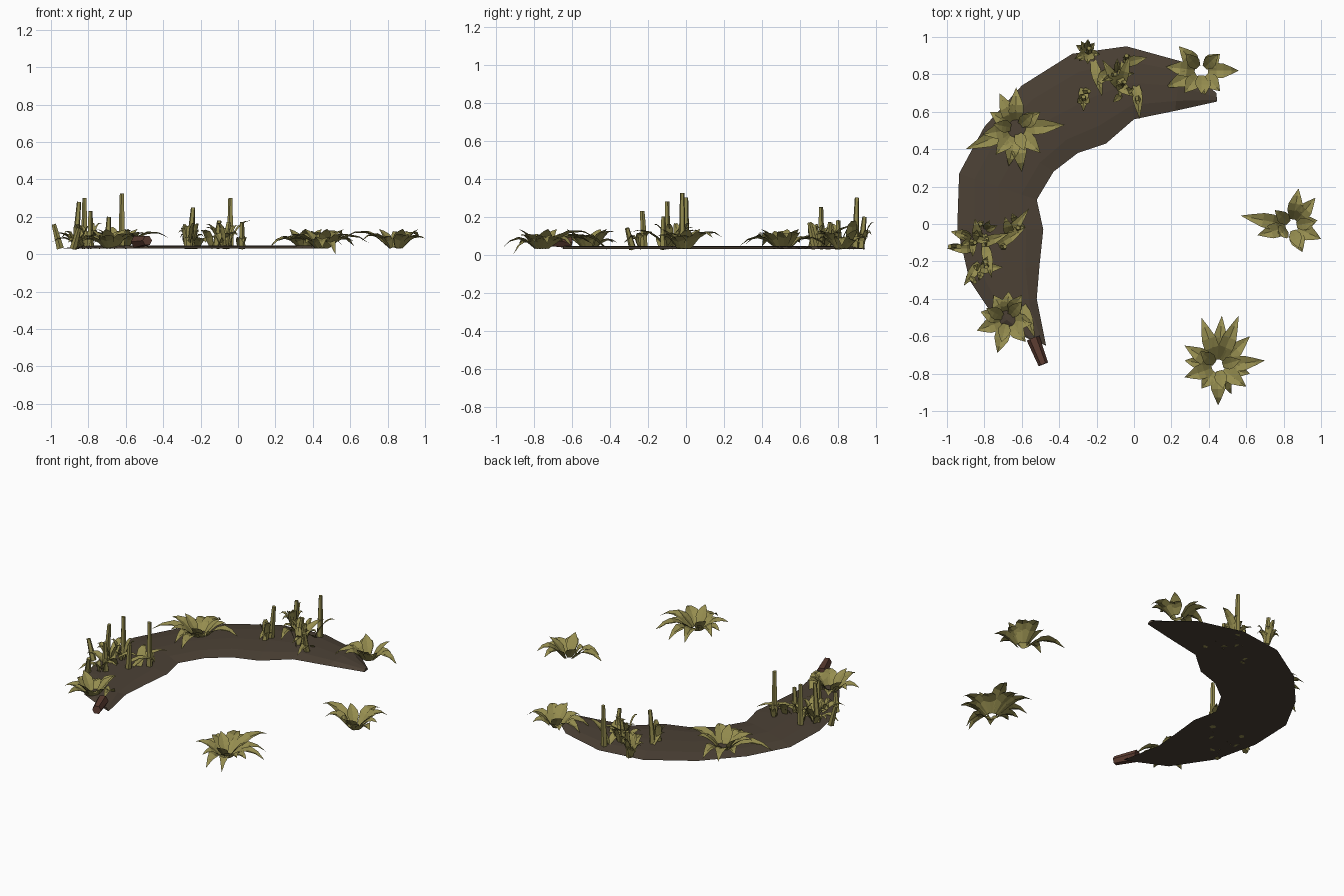
import bpy, bmesh, math, random
from mathutils import Vector

random.seed(4)

def material(name, col):
    m = bpy.data.materials.new(name)
    m.diffuse_color = (*col, 1)
    return m

SOIL = material("dark soil", (0.072, 0.053, 0.036))
LEAF = material("olive leaf", (0.30, 0.265, 0.078))
BARK = material("red brown bark", (0.11, 0.047, 0.032))

def finish(bm, name, mat):
    me = bpy.data.meshes.new(name)
    bm.to_mesh(me)
    bm.free()
    me.materials.append(mat)
    ob = bpy.data.objects.new(name, me)
    bpy.context.collection.objects.link(ob)
    return ob

def leaf(bm, base, tip, rise, width, fold=0.16):
    """Folded pointed leaf arching from base to tip."""
    base, tip = Vector(base), Vector(tip)
    d = tip - base
    side = Vector((-d.y, d.x, 0)).normalized()
    rows = []
    for t, w in ((0, 0.45), (0.28, 0.95), (0.5, 0.9), (0.76, 0.46)):
        p = base + d * t + Vector((0, 0, rise * 4 * t * (1 - t)))
        up = Vector((0, 0, width * w * fold))
        rows.append([bm.verts.new(q) for q in
                     (p - side * width * w / 2 + up, p, p + side * width * w / 2 + up)])
    end = bm.verts.new(tip)
    for a, b in zip(rows, rows[1:]):
        for i in (0, 1):
            bm.faces.new((a[i + 1], b[i + 1], b[i], a[i])[::-1])
    for i in (0, 1):
        bm.faces.new((rows[-1][i], end, rows[-1][i + 1]))
    bm.normal_update()

def tube(bm, a, b, r0, r1, sides):
    a, b = Vector(a), Vector(b)
    q = (b - a).to_track_quat('Z', 'Y')
    rings = [[bm.verts.new(p + q @ Vector((r * math.cos(k * math.tau / sides),
                                           r * math.sin(k * math.tau / sides), 0)))
              for k in range(sides)] for p, r in ((a, r0), (b, r1))]
    for k in range(sides):
        n = (k + 1) % sides
        bm.faces.new((rings[0][k], rings[0][n], rings[1][n], rings[1][k]))
    bm.faces.new(rings[0][::-1])
    bm.faces.new(rings[1])

# Crescent of ground: matching outer and inner edge points
outer = [(0.44, 0.70), (0.25, 0.87), (-0.04, 0.95), (-0.33, 0.91), (-0.60, 0.74),
         (-0.80, 0.52), (-0.935, 0.27), (-0.945, -0.02), (-0.88, -0.30), (-0.72, -0.54), (-0.55, -0.62)]
inner = [(0.445, 0.655), (0.22, 0.605), (0.0, 0.56), (-0.15, 0.43), (-0.30, 0.38),
         (-0.43, 0.28), (-0.52, 0.13), (-0.485, -0.03), (-0.505, -0.22), (-0.52, -0.40), (-0.47, -0.65)]
bm = bmesh.new()
strips = []
for o, i in zip(outer, inner):
    o, i = Vector((*o, 0)), Vector((*i, 0))
    strips.append([bm.verts.new(o.lerp(i, t) + Vector((0, 0, z))) for t, z in
                   ((0, 0.030), (0.2, 0.043), (0.5, 0.047), (0.8, 0.043), (1, 0.030))])
for a, b in zip(strips, strips[1:]):
    for k in range(4):
        bm.faces.new((a[k], b[k], b[k + 1], a[k + 1]))
    bm.faces.new((a[0], a[4], b[4], b[0]))
bm.faces.new(strips[0])
bm.faces.new(strips[-1][::-1])
bmesh.ops.recalc_face_normals(bm, faces=bm.faces)
finish(bm, "ground_crescent", SOIL)

# Log stump at the lower end of the crescent
bm = bmesh.new()
tube(bm, (-0.54, -0.61, 0.066), (-0.485, -0.75, 0.073), 0.036, 0.027, 6)
finish(bm, "log", BARK)

# Broad-leaved rosettes: centre, then leaf tips
rosettes = {
    "rosette_back": ((0.36, 0.82), [(0.56, 0.82), (0.46, 0.91), (0.24, 0.95), (0.17, 0.84),
                     (0.17, 0.73), (0.27, 0.70), (0.38, 0.69), (0.46, 0.71)]),
    "rosette_left": ((-0.63, 0.51), [(-0.63, 0.73), (-0.72, 0.70), (-0.77, 0.60), (-0.90, 0.40), (-0.81, 0.48),
                     (-0.37, 0.53), (-0.50, 0.60), (-0.50, 0.38), (-0.60, 0.28), (-0.67, 0.31), (-0.74, 0.37)]),
    "rosette_front_left": ((-0.68, -0.51), [(-0.67, -0.36), (-0.54, -0.53), (-0.58, -0.63), (-0.73, -0.69),
                     (-0.84, -0.57), (-0.82, -0.47), (-0.75, -0.38), (-0.60, -0.38)]),
    "rosette_right": ((0.845, -0.01), [(0.57, 0.045), (0.66, -0.06), (0.88, 0.19), (0.97, 0.14), (0.98, 0.02),
                     (1.0, -0.08), (0.90, -0.15), (0.77, -0.06)]),
    "rosette_front": ((0.45, -0.76), [(0.45, -0.97), (0.36, -0.88), (0.27, -0.82), (0.27, -0.73), (0.27, -0.65),
                     (0.36, -0.50), (0.47, -0.49), (0.56, -0.49), (0.62, -0.60), (0.70, -0.73),
                     (0.62, -0.80), (0.60, -0.87)]),
}
for name, (c, tips) in rosettes.items():
    bm = bmesh.new()
    for t in tips:
        d = Vector((t[0] - c[0], t[1] - c[1], 0))
        n = d.normalized() * 0.035
        low = d.length > 0.19
        z = (0.07 if low else 0.095) + random.uniform(-0.04, 0.03)
        leaf(bm, (c[0] + n.x, c[1] + n.y, 0.03), (*t, z), 0.05 if low else 0.028, 0.085)
    # short, steep heart leaves
    for k in range(3):
        a = k * math.tau / 3 + random.random()
        u = Vector((math.cos(a), math.sin(a), 0))
        b = Vector((*c, 0.035)) + u * 0.025
        leaf(bm, b, b + u * 0.10 + Vector((0, 0, 0.10)), 0.012, 0.07)
    # one drooping tip touching the floor
    if name == "rosette_front":
        leaf(bm, (c[0] + 0.02, c[1] - 0.03, 0.03), (0.52, -0.91, 0.0), 0.05, 0.06)
    finish(bm, name, LEAF)

# Upright cut stalks: x, y, top height, lean x, lean y
stalks = {
    "reeds_left": [(-0.62, -0.02, 0.325, 0, 0), (-0.82, 0.0, 0.30, 0, 0), (-0.87, -0.10, 0.28, 0.02, 0),
                   (-0.79, -0.22, 0.23, 0, -0.01), (-0.70, -0.12, 0.20, 0.01, 0.0),
                   (-0.95, -0.12, 0.16, -0.035, 0), (-0.88, -0.28, 0.14, 0.03, -0.03)],
    "reeds_back": [(-0.04, 0.89, 0.30, 0, 0.01), (-0.26, 0.71, 0.25, 0.02, 0), (-0.24, 0.92, 0.20, 0, 0.02),
                   (-0.12, 0.80, 0.18, 0.02, 0.0), (0.02, 0.68, 0.17, 0, -0.03),
                   (-0.27, 0.66, 0.15, 0.0, 0.02), (-0.07, 0.74, 0.17, 0.02, 0.02)],
}
for name, items in stalks.items():
    bm = bmesh.new()
    for x, y, h, lx, ly in items:
        tube(bm, (x, y, 0.03), (x + lx, y + ly, h), 0.02, 0.012, 5)
    finish(bm, name, LEAF)

# Long blades across the reeds: base x, y, then tip x, y, z
blades = {
    "blades_left": [(-0.85, -0.13, -1.0, -0.13, 0.06), (-0.83, -0.11, -0.67, -0.05, 0.10),
                    (-0.70, -0.10, -0.56, 0.085, 0.12), (-0.66, -0.07, -0.69, 0.04, 0.14),
                    (-0.82, -0.20, -0.91, -0.33, 0.06), (-0.84, -0.24, -0.70, -0.23, 0.10),
                    (-0.83, -0.11, -0.85, 0.03, 0.15), (-0.87, -0.07, -0.98, -0.04, 0.10),
                    (-0.74, -0.12, -0.58, -0.02, 0.09), (-0.80, -0.10, -0.76, -0.29, 0.12),
                    (-0.60, -0.42, -0.53, -0.61, 0.08)],
    "blades_back": [(-0.22, 0.88, -0.17, 0.68, 0.06), (-0.07, 0.72, -0.17, 0.88, 0.14),
                    (-0.05, 0.88, -0.08, 0.66, 0.07), (-0.08, 0.72, -0.02, 0.91, 0.15),
                    (-0.06, 0.86, 0.07, 0.89, 0.18), (0.01, 0.76, 0.03, 0.56, 0.06),
                    (-0.10, 0.76, 0.0, 0.68, 0.10), (-0.27, 0.74, -0.27, 0.60, 0.07),
                    (-0.14, 0.82, -0.20, 0.74, 0.12)],
}
for name, items in blades.items():
    bm = bmesh.new()
    for x, y, tx, ty, tz in items:
        leaf(bm, (x, y, 0.028), (tx, ty, tz), 0.04, 0.058)
    finish(bm, name, LEAF)

# Small tufts at the stalk feet: centre, reach, count
tufts = {
    "tufts_left": [(-0.86, -0.08, 0.10, 5), (-0.80, -0.04, 0.08, 4), (-0.63, 0.0, 0.06, 3), (-0.81, -0.24, 0.07, 4)],
    "tufts_back": [(-0.25, 0.92, 0.08, 9), (-0.09, 0.80, 0.09, 5), (-0.06, 0.70, 0.07, 3), (-0.27, 0.67, 0.04, 3)],
}
for name, items in tufts.items():
    bm = bmesh.new()
    for x, y, reach, count in items:
        for k in range(count):
            a = (k + random.uniform(-0.3, 0.3)) * math.tau / count
            r = reach * random.uniform(0.75, 1.05)
            leaf(bm, (x + 0.01 * math.cos(a), y + 0.01 * math.sin(a), 0.03),
                 (x + r * math.cos(a), y + r * math.sin(a), random.uniform(0.06, 0.17)), 0.04, 0.038, 0.3)
    finish(bm, name, LEAF)
